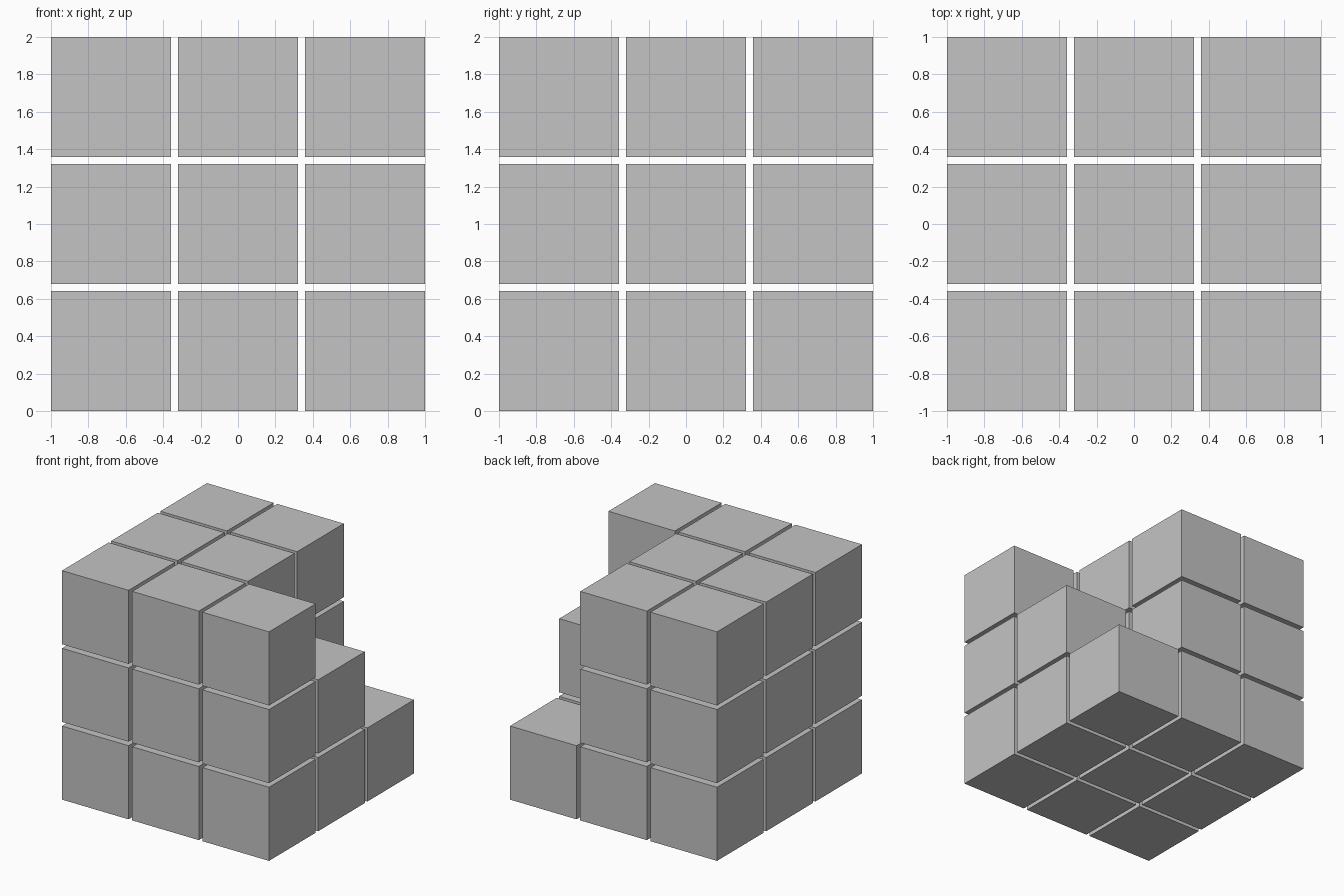
import bpy
import bmesh
from mathutils import Matrix

SIZE = 0.643                 # edge of one block
PITCH = (2 - SIZE) / 2       # spacing between block centres

default = bpy.data.objects.get("Cube")
if default:
    bpy.data.objects.remove(default, do_unlink=True)

# One plain grey for every block
grey = bpy.data.materials.new("plain_grey")
grey.use_nodes = True
colour = (0.55, 0.55, 0.55, 1)
grey.diffuse_color = colour
grey.node_tree.nodes["Principled BSDF"].inputs["Base Color"].default_value = colour

# Shared block mesh
block = bpy.data.meshes.new("block")
bm = bmesh.new()
bmesh.ops.create_cube(bm, size=SIZE, matrix=Matrix.Identity(4))
bm.to_mesh(block)
bm.free()
block.materials.append(grey)

COLUMNS = ("right", "middle", "left")
ROWS = ("front", "centre", "back")
LAYERS = ("bottom", "mid", "top")

# Stack of blocks; the left column steps down towards the back
for i, column in enumerate(COLUMNS):
    for j, row in enumerate(ROWS):
        height = 3 - j if column == "left" else 3
        for k in range(height):
            obj = bpy.data.objects.new(f"block_{LAYERS[k]}_{row}_{column}", block)
            obj.location = ((i - 1) * PITCH, (j - 1) * PITCH, SIZE / 2 + k * PITCH)
            bpy.context.collection.objects.link(obj)
